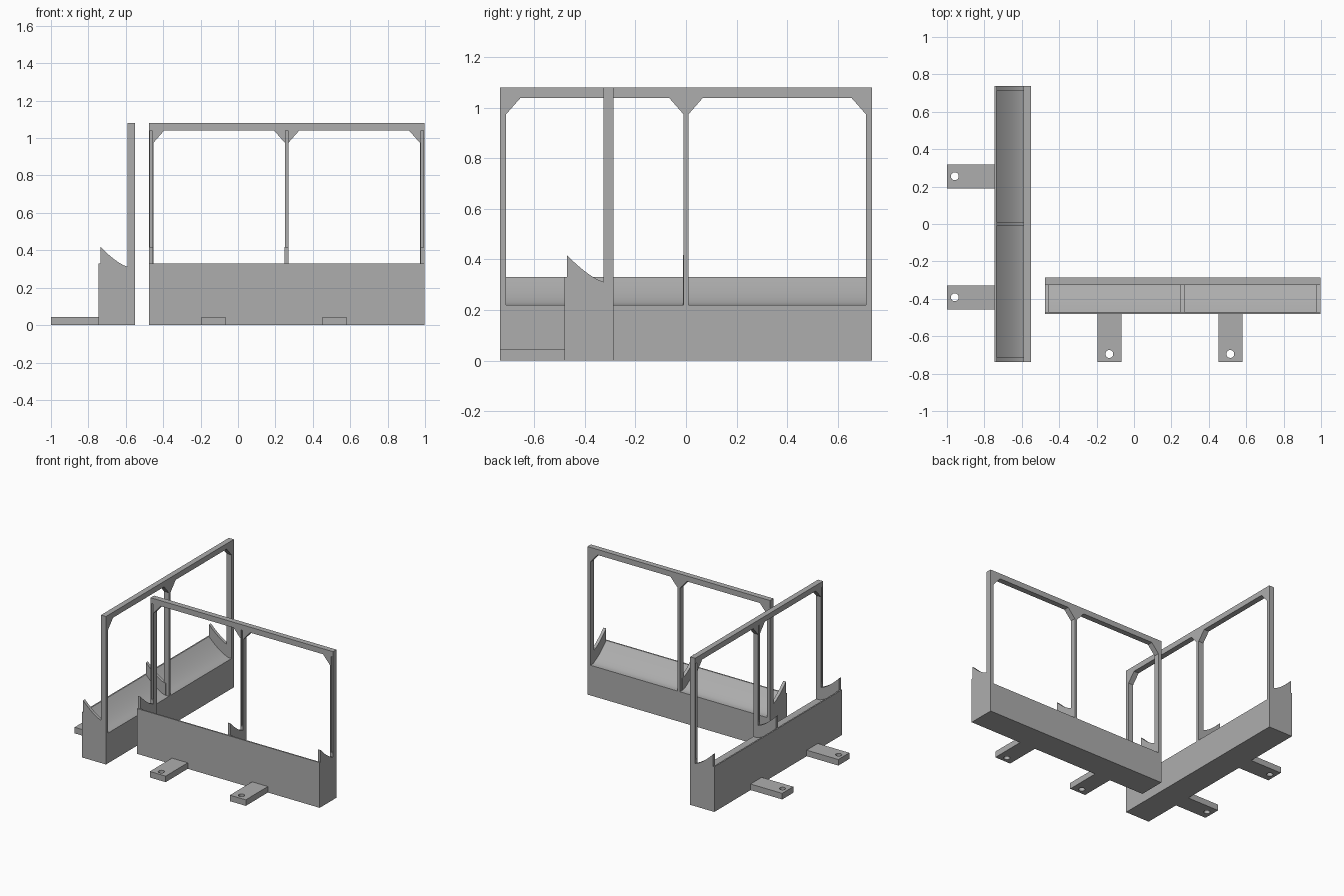
import bpy, bmesh, math
from mathutils import Vector

if "Cube" in bpy.data.objects:
    bpy.data.objects.remove(bpy.data.objects["Cube"])

grey = bpy.data.materials.new("light grey")
grey.diffuse_color = (0.42, 0.42, 0.42, 1)
grey.use_nodes = True
grey.node_tree.nodes["Principled BSDF"].inputs["Base Color"].default_value = grey.diffuse_color

HALF = 0.737      # half length of a unit
DEPTH = 0.195     # front lip to back face


# Each unit is laid out in (u along length, v from front to back, z up)
def side_unit(u, v, z):
    return Vector((-0.745 + v, u, z))


def front_unit(u, v, z):
    return Vector((0.26 + u, -0.482 + v, z))


def prism(name, ring_a, ring_b, place, smooth=False):
    """Closed solid between two matching outlines."""
    bm = bmesh.new()
    a = [bm.verts.new(place(*p)) for p in ring_a]
    b = [bm.verts.new(place(*p)) for p in ring_b]
    n = len(a)
    bm.faces.new(a)
    bm.faces.new(b[::-1])
    for i in range(n):
        bm.faces.new((a[i], b[i], b[(i + 1) % n], a[(i + 1) % n]))
    bmesh.ops.recalc_face_normals(bm, faces=bm.faces)
    mesh = bpy.data.meshes.new(name)
    bm.to_mesh(mesh)
    bm.free()
    mesh.materials.append(grey)
    ob = bpy.data.objects.new(name, mesh)
    bpy.context.collection.objects.link(ob)
    if smooth:
        bpy.ops.object.select_all(action='DESELECT')
        ob.select_set(True)
        bpy.context.view_layer.objects.active = ob
        bpy.ops.object.shade_smooth_by_angle(angle=math.radians(30))
    return ob


def along(name, pts, u0, u1, place, smooth=False):
    """Extrude a (v, z) profile along the length."""
    return prism(name, [(u0, v, z) for v, z in pts], [(u1, v, z) for v, z in pts], place, smooth)


def through(name, pts, v0, v1, place):
    """Extrude a (u, z) profile through the depth."""
    return prism(name, [(u, v0, z) for u, z in pts], [(u, v1, z) for u, z in pts], place)


def upward(name, pts, z0, z1, place):
    """Extrude a (u, v) outline upward."""
    return prism(name, [(u, v, z0) for u, v in pts], [(u, v, z1) for u, v in pts], place)


def rect(a0, a1, b0, b1):
    return [(a0, b0), (a1, b0), (a1, b1), (a0, b1)]


def cut(ob, cutter):
    cutter.hide_render = True
    cutter.hide_viewport = True
    m = ob.modifiers.new("cut", 'BOOLEAN')
    m.operation = 'DIFFERENCE'
    m.solver = 'EXACT'
    m.object = cutter


# Concave sweep shared by the ledge and the fins, from the lip down to the back
def sweep(z_low):
    pts = []
    for i in range(13):
        t = i / 12
        pts.append((0.01 + 0.16 * t, z_low + 0.11 * (1 - t) ** 1.5))
    return pts


def build(prefix, place):
    # Solid base with front lip and concave ledge
    base = [(0, 0), (0, 0.33)] + sweep(0.22) + [(DEPTH, 0.22), (DEPTH, 0)]
    along(prefix + "_base", base, -HALF, HALF, place, True)

    # Curved fins at both ends and in the middle
    fin = [(0.01, 0.2)] + sweep(0.308) + [(0.17, 0.2)]
    for i, (u0, u1) in enumerate(((-HALF, -HALF + 0.022), (-0.012, 0.01), (HALF - 0.022, HALF))):
        along(f"{prefix}_fin_{i}", fin, u0, u1, place, True)

    # Upright frame with chamfered corners
    h = [(HALF, 1.08), (HALF, 0.2), (HALF - 0.025, 0.2), (HALF - 0.025, 0.975),
         (HALF - 0.082, 1.04), (0.067, 1.04), (0.01, 0.975), (0.01, 0.2)]
    outline = h + [(-u, z) for u, z in reversed(h)]
    frame = through(prefix + "_frame", outline, DEPTH - 0.04, DEPTH, place)

    # Shallow groove down the front of every post
    for i, u in enumerate((-HALF + 0.0125, 0, HALF - 0.0125)):
        groove = through(f"{prefix}_groove_cutter_{i}", rect(u - 0.006, u + 0.006, 0.34, 1.04),
                         DEPTH - 0.06, DEPTH - 0.03, place)
        cut(frame, groove)

    # Mounting tabs, each with a bolt hole
    for i, u in enumerate((-0.392, 0.255)):
        tab = upward(f"{prefix}_tab_{i}", rect(u - 0.064, u + 0.064, -0.255, 0.0), 0, 0.044, place)
        ring = [(u + 0.021 * math.cos(k * math.tau / 32), -0.213 + 0.021 * math.sin(k * math.tau / 32))
                for k in range(32)]
        cut(tab, upward(f"{prefix}_hole_cutter_{i}", ring, -0.05, 0.1, place))


build("side", side_unit)
build("front", front_unit)
